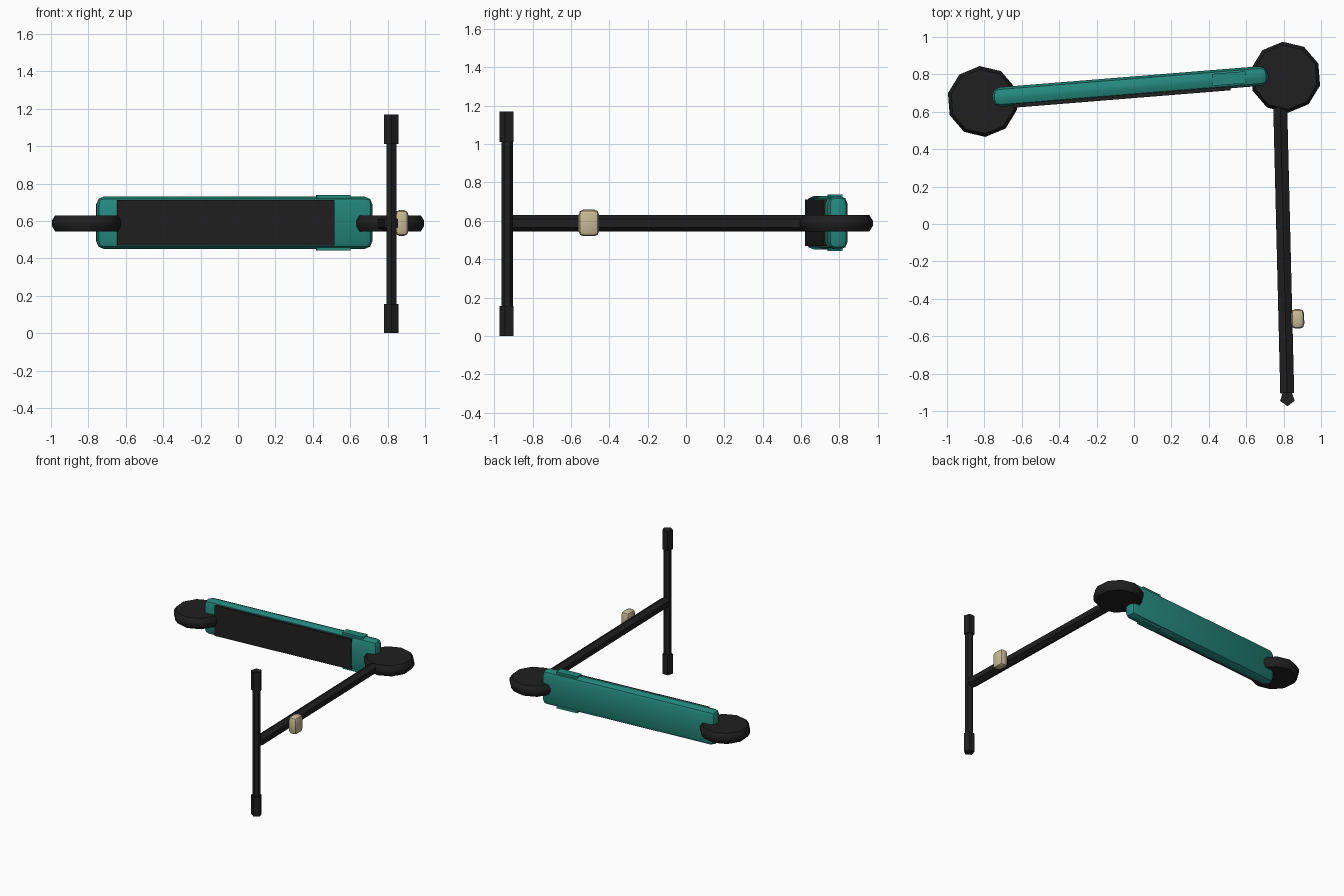
import bpy, bmesh, math
from mathutils import Matrix, Vector

cube = bpy.data.objects.get("Cube")
if cube:
    bpy.data.objects.remove(cube, do_unlink=True)


def material(name, rgb):
    m = bpy.data.materials.new(name)
    m.use_nodes = True
    m.diffuse_color = (*rgb, 1)
    m.node_tree.nodes["Principled BSDF"].inputs["Base Color"].default_value = (*rgb, 1)
    return m


TEAL = material("teal", (0.018, 0.25, 0.21))
BLACK = material("black", (0.014, 0.014, 0.014))
BEIGE = material("beige", (0.58, 0.49, 0.30))

MID = 0.587                 # height of the scooter's centre plane
TILT = math.radians(4.6)    # turn of the deck about z
LEAN = math.radians(1.4)    # turn of the steering column about z


def finish(name, bm, mat, loc, rot, angle=35):
    bmesh.ops.recalc_face_normals(bm, faces=bm.faces)
    mesh = bpy.data.meshes.new(name)
    bm.to_mesh(mesh)
    bm.free()
    mesh.materials.append(mat)
    mesh.shade_smooth()
    mesh.set_sharp_from_angle(angle=math.radians(angle))
    obj = bpy.data.objects.new(name, mesh)
    obj.location, obj.rotation_euler = loc, rot
    bpy.context.collection.objects.link(obj)
    return obj


def box(name, mat, size, loc, turn=0, bevel=0, segments=2):
    bm = bmesh.new()
    bmesh.ops.create_cube(bm, size=1)
    bmesh.ops.scale(bm, vec=size, verts=bm.verts)
    if bevel:
        bmesh.ops.bevel(bm, geom=bm.edges[:], offset=bevel, segments=segments,
                        profile=0.5, affect='EDGES')
    return finish(name, bm, mat, loc, (0, 0, turn))


def lathe(name, mat, profile, sides, loc, rot=(0, 0, 0), start=90, angle=20):
    """Turn (radius, height) points about local z with a few flat sides."""
    bm = bmesh.new()
    rings = []
    for r, z in profile:
        steps = [math.radians(start + 360 * i / sides) for i in range(sides)]
        rings.append([bm.verts.new((r * math.cos(a), r * math.sin(a), z)) for a in steps])
    for low, high in zip(rings, rings[1:]):
        for i in range(sides):
            j = (i + 1) % sides
            bm.faces.new((low[i], low[j], high[j], high[i]))
    bm.faces.new(rings[0])
    bm.faces.new(rings[-1])
    return finish(name, bm, mat, loc, rot, angle)


def on_deck(along, across=0):
    """Point in the deck's turned frame."""
    p = Matrix.Rotation(TILT, 3, 'Z') @ Vector((along, across, 0))
    return Vector((-0.02, 0.735, 0.59)) + p


# Deck with its grip mat and folding clamp
box("deck", TEAL, (1.48, 0.105, 0.28), on_deck(0), TILT, 0.042)
box("deck_mat", BLACK, (1.165, 0.03, 0.245), on_deck(-0.05, -0.048), TILT)
box("folding_clamp", TEAL, (0.18, 0.064, 0.296), on_deck(0.53, 0), TILT)

# Wheels lie flat on the centre plane
tyre = [(0.172, -0.043), (0.19, -0.014), (0.19, 0.014), (0.172, 0.043)]
for name, x, y in (("rear_wheel", -0.81, 0.655), ("front_wheel", 0.81, 0.785)):
    lathe(name, BLACK, tyre, 10, (x, y, MID), (0, 0, TILT), angle=40)

# Steering column from the front wheel to the handlebar
lathe("steering_column", BLACK, [(0.043, 0), (0.043, 1.605)], 6,
      (0.78, 0.70, MID), (math.pi / 2, 0, LEAN))

# Handlebar and grips
bar = (0.82, -0.933, 0)
lathe("handlebar", BLACK, [(0.03, 0.02), (0.03, 1.15)], 6, bar, (0, 0, LEAN))
for name, z in (("lower_grip", 0), ("upper_grip", 1.012)):
    lathe(name, BLACK, [(0.041, z), (0.041, z + 0.157)], 5, bar, (0, 0, LEAN), start=270)

# Small lamp on the column
box("lamp", BEIGE, (0.07, 0.105, 0.138), (0.875, -0.507, 0.589), LEAN, 0.024)
